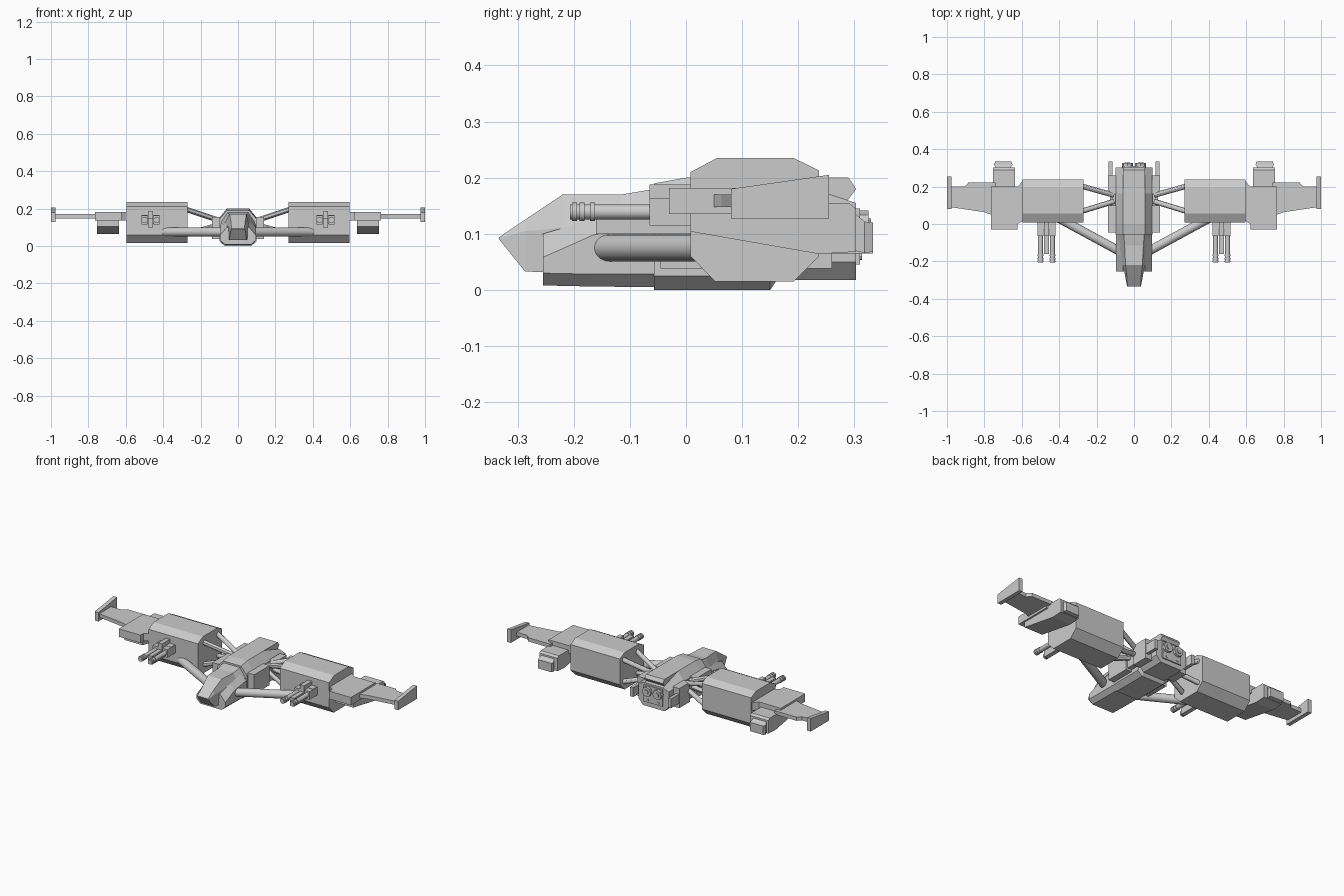
import bpy, bmesh
from mathutils import Vector

if "Cube" in bpy.data.objects:
    bpy.data.objects.remove(bpy.data.objects["Cube"])


def finish(name, bm, mirror=False, smooth=False):
    bmesh.ops.recalc_face_normals(bm, faces=bm.faces)
    me = bpy.data.meshes.new(name)
    bm.to_mesh(me)
    bm.free()
    ob = bpy.data.objects.new(name, me)
    bpy.context.collection.objects.link(ob)
    if mirror:
        ob.modifiers.new("mirror", 'MIRROR').use_axis = (True, False, False)
    if smooth:
        bpy.context.view_layer.objects.active = ob
        ob.select_set(True)
        bpy.ops.object.shade_smooth_by_angle()
        ob.select_set(False)
    return ob


def loft(name, rings, mirror=False):
    """Skin equal-length rings of 3D points and cap both ends."""
    bm = bmesh.new()
    rows = [[bm.verts.new(p) for p in r] for r in rings]
    n = len(rows[0])
    for a, b in zip(rows, rows[1:]):
        for i in range(n):
            j = (i + 1) % n
            bm.faces.new((a[i], a[j], b[j], b[i]))
    bm.faces.new(rows[0])
    bm.faces.new(rows[-1])
    return finish(name, bm, mirror)


def prism_x(name, yz, x0, x1, mirror=True):
    return loft(name, [[(x, y, z) for y, z in yz] for x in (x0, x1)], mirror)


def hull(name, sections):
    """Loft along y; each section is (y, right-hand half outline in xz)."""
    return loft(name, [[(x, y, z) for x, z in h] + [(-x, y, z) for x, z in reversed(h)]
                       for y, h in sections])


def box(name, x0, x1, y0, y1, z0, z1, mirror=True):
    return prism_x(name, [(y0, z0), (y1, z0), (y1, z1), (y0, z1)], x0, x1, mirror)


def tube(name, a, b, r, segs=16):
    a, b = Vector(a), Vector(b)
    bm = bmesh.new()
    bmesh.ops.create_cone(bm, cap_ends=True, segments=segs, radius1=r, radius2=r, depth=(b - a).length)
    bm.transform((b - a).to_track_quat('Z', 'Y').to_matrix().to_4x4())
    bmesh.ops.translate(bm, verts=bm.verts, vec=(a + b) / 2)
    return finish(name, bm, True, True)


# Central fuselage
low = [(.07, 0), (.1, .025), (.1, .15), (.06, .2)]
hull("main_hull", [
    (-.057, [(.07, 0), (.098, .025), (.098, .145), (.06, .19)]),
    (0, low),
    (.15, low),
    (.162, [(.07, .018), (.1, .05), (.1, .15), (.06, .2)]),
    (.303, [(.07, .018), (.1, .05), (.1, .14), (.06, .155)])])
prism_x("tail_spine", [(.15, .12), (.15, .2), (.29, .2), (.303, .18), (.285, .155), (.285, .12)], -.06, .06, False)
hull("forward_hull", [
    (-.255, [(.07, .008), (.095, .03), (.095, .058), (.06, .1)]),
    (-.165, [(.07, .006), (.095, .028), (.095, .098), (.06, .127)]),
    (-.05, [(.07, .005), (.095, .028), (.095, .115), (.06, .165)])])

# Wedge cockpit with narrowing nose
hull("cockpit_nose", [
    (-.333, [(.037, .09), (.037, .092), (.035, .094)]),
    (-.287, [(.046, .033), (.046, .105), (.037, .125)]),
    (-.22, [(.052, .03), (.058, .11), (.045, .17)]),
    (-.115, [(.055, .03), (.08, .11), (.05, .17)]),
    (-.05, [(.055, .03), (.09, .13), (.055, .181)])])

# Main engines at the tail
for z, r in ((.113, .029), (.06, .013)):
    tube("tail_nozzle", (.035, .29, z), (.035, .325 if r > .02 else .31, z), r, 8)
    tube("tail_nozzle_core", (.035, .29, z), (.035, .33 if r > .02 else .314, z), r * .5, 8)
box("tail_engine_block", -.062, .062, .29, .31, .045, .145, False)

# Side equipment on the fuselage
box("side_panel_front", .095, .138, -.045, .1, .038, .155)
box("side_panel_link", .095, .128, .09, .17, .05, .14)
box("side_panel_rear", .095, .138, .16, .26, .038, .155)
box("tail_fin", .115, .135, .25, .333, .065, .12)

# Struts between fuselage and nacelles
tube("forward_strut", (.06, -.155, .075), (.41, .035, .075), .024, 20)
for z0, z1 in ((.14, .2), (.11, .06)):
    tube("rear_strut", (.11, .155, z0), (.29, .205, z1), .014, 12)
    tube("middle_strut", (.11, .12, z0), (.29, .065, z1), .014, 12)

# Large chamfered nacelles
prism_x("nacelle", [(.008, .06), (.052, .015), (.192, .015), (.237, .06),
                    (.237, .213), (.192, .235), (.055, .235), (.008, .21)], .27, .595)

# Twin guns
box("gun_mount_lower", .455, .481, -.16, .02, .1, .15)
box("gun_mount_upper", .455, .481, -.065, .02, .14, .188)
box("gun_crossbar", .42, .516, -.03, .02, .118, .165)
for x in (.436, .5):
    tube("gun_barrel", (x, -.207, .139), (x, 0, .139), .0135)
    for y in (-.2, -.187, -.168):
        tube("barrel_ring", (x, y - .003, .139), (x, y + .006, .139), .0165)
    box("gun_breech", x - .017, x + .017, -.065, .01, .115, .163)

# Outer wing root, wing and tip plate
root = [(.59, .02), (.622, 0), (.622, -.03), (.765, -.03), (.765, .2), (.622, .2), (.59, .235)]
loft("wing_root", [[(x, y, zb) for x, y in root] for zb in (.135, .182)], True)
wing = [(.74, .03), (.765, .05), (.80, .063), (.98, .09), (.98, .2), (.905, .2), (.885, .222), (.74, .222)]
loft("wing", [[(x, y, z) for x, y in wing] for z in (.148, .17)], True)
prism_x("wing_tip_plate", [(.08, .127), (.255, .127), (.255, .205), (.08, .18)], .976, 1.0)

# Under-wing engines
prism_x("wing_engine", [(.008, .14), (.008, .104), (.237, .064), (.303, .068), (.303, .145),
                        (.29, .155), (.18, .155)], .635, .755)
hull_y = ((.3, .66, .74, .07, .137), (.318, .65, .748, .066, .122), (.333, .655, .742, .068, .12))
loft("wing_engine_nozzle", [[(a, y, c), (b, y, c), (b, y, d), (a, y, d)] for y, a, b, c, d in hull_y], True)
